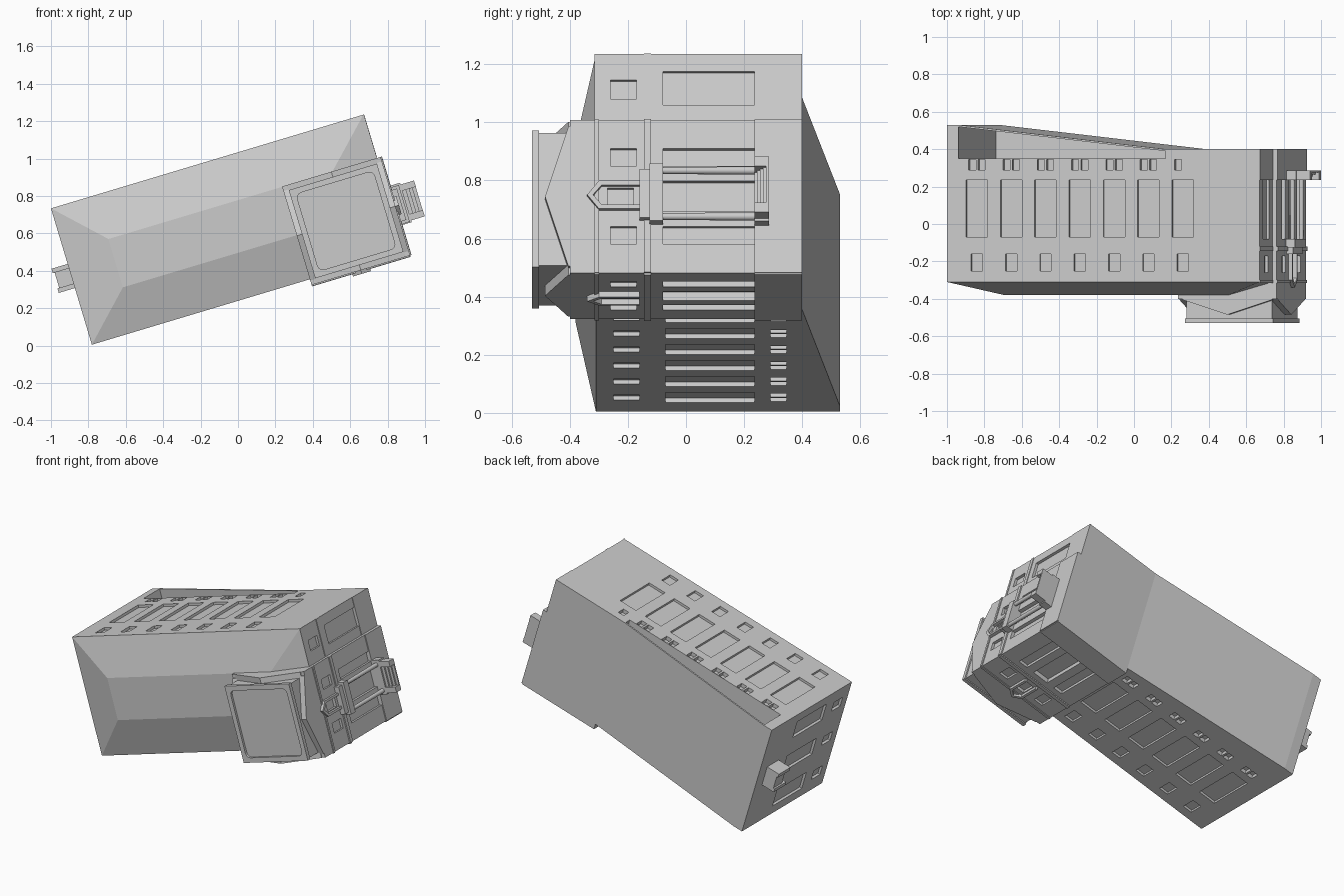
import bpy, bmesh, math
from mathutils import Matrix, Vector

old = bpy.data.objects.get("Cube")
if old:
    bpy.data.objects.remove(old)

stone = bpy.data.materials.new("grey_stone")
stone.use_nodes = True
grey = (0.6, 0.6, 0.6, 1)
stone.diffuse_color = grey
stone.node_tree.nodes["Principled BSDF"].inputs["Base Color"].default_value = grey

# Building frame: u along the length, v across, h upwards; the whole lies on its back
C, S = math.cos(math.radians(16.7)), math.sin(math.radians(16.7))
FRAME = Matrix(((C, -S, 0, 0), (0, 0, -1, 0), (S, C, 0, 0), (0, 0, 0, 1)))


def make(name, bm):
    bmesh.ops.recalc_face_normals(bm, faces=bm.faces)
    bm.transform(FRAME)
    mesh = bpy.data.meshes.new(name)
    bm.to_mesh(mesh)
    bm.free()
    mesh.materials.append(stone)
    ob = bpy.data.objects.new(name, mesh)
    bpy.context.collection.objects.link(ob)
    return ob


def add_box(bm, lo, hi):
    lo, hi = Vector(lo), Vector(hi)
    m = Matrix.Translation((lo + hi) / 2) @ Matrix.Diagonal((*(hi - lo), 1))
    return bmesh.ops.create_cube(bm, size=1, matrix=m)["verts"]


def boxes(name, pairs):
    bm = bmesh.new()
    for lo, hi in pairs:
        add_box(bm, lo, hi)
    return make(name, bm)


def add_prism(bm, points, offset):
    face = bm.faces.new([bm.verts.new(p) for p in points])
    new = bmesh.ops.extrude_face_region(bm, geom=[face])["geom"]
    bmesh.ops.translate(bm, vec=offset, verts=[g for g in new if isinstance(g, bmesh.types.BMVert)])


def cut(target, cutter):
    cutter.hide_render = True
    mod = target.modifiers.new("cut", "BOOLEAN")
    mod.operation, mod.solver, mod.object = "DIFFERENCE", "EXACT", cutter
    bpy.context.view_layer.objects.active = target
    bpy.ops.object.modifier_apply(modifier=mod.name)
    bpy.data.objects.remove(cutter)


def span(axis, plane, mid, width, h0, h1, depth):
    """Box straddling a wall plane: axis 0 = wall facing u, axis 1 = wall facing v."""
    lo, hi = [0, 0, h0], [0, 0, h1]
    lo[axis], hi[axis] = plane - depth, plane + depth
    lo[1 - axis], hi[1 - axis] = mid - width / 2, mid + width / 2
    return lo, hi


U0, U1, V0, V1, EAVE = -0.747, 0.997, 0.229, 0.99, 0.31
TU, TV, TH = 0.745, 0.472, 0.275        # tower centre and half width
B0, B1 = -0.684, 0.472                  # ends of the sloping ground

# Main body with stepped ground line
bm = bmesh.new()
side = [(U0, EAVE), (U1, EAVE), (U1, -0.4), (B1, -0.4), (B0, -0.53), (U0, -0.53)]
add_prism(bm, [(u, V0, h) for u, h in side], (0, V1 - V0, 0))
body = make("main_body", bm)

# Open undercroft on the back side
bm = bmesh.new()
hollow = [(B0, -0.35), (B1, -0.35), (B1, -0.39), (B0, -0.52)]
add_prism(bm, [(u, V0 + 0.06, h) for u, h in hollow], (0, V1 - V0, 0))
cut(body, make("undercroft_cutter", bm))

# Window recesses in both long walls
holes = []
for i in range(7):
    u = -0.58 + 0.1915 * i
    for wall in (V0, V1):
        if wall == V0 and u > TU - TH - 0.06:
            continue
        holes.append(span(1, wall, u, 0.12, -0.235, 0.07, 0.016))
        holes.append(span(1, wall, u, 0.063, 0.16, 0.25, 0.016))
        for d in (-0.026, 0.026):
            if i < 6 or d < 0:
                holes.append(span(1, wall, u + d, 0.04, -0.345, -0.29, 0.025))
# Window recesses in the end walls
for v in (0.353, 0.61, 0.867):
    holes.append(span(0, U0, v, 0.12, -0.235, 0.07, 0.016))
    holes.append(span(0, U0, v, 0.066, 0.16, 0.25, 0.016))
holes.append(span(0, U1, 0.867, 0.12, -0.235, 0.08, 0.016))
holes.append(span(0, U1, 0.862, 0.068, 0.17, 0.26, 0.016))
cut(body, boxes("window_cutter", holes))

# Hipped roof with flat top
bm = bmesh.new()
base = [bm.verts.new(p) for p in ((U0, V0, EAVE), (U1, V0, EAVE), (U1, V1, EAVE), (U0, V1, EAVE))]
top = [bm.verts.new(p) for p in ((-0.5, 0.475, 0.38), (0.75, 0.475, 0.38),
                                 (0.75, 0.745, 0.38), (-0.5, 0.745, 0.38))]
bm.faces.new(base)
bm.faces.new(top)
for i in range(4):
    j = (i + 1) % 4
    bm.faces.new((base[i], base[j], top[j], top[i]))
make("hipped_roof", bm)

# Tower shaft with windows on its two exposed walls
tower = boxes("tower", [((TU - TH, TV - TH, -0.4), (TU + TH, TV + TH, 0.4))])
holes = []
for axis, plane, mid in ((0, TU + TH, TV), (1, TV - TH, TU)):
    for d in (-0.14, 0.14):
        holes.append(span(axis, plane, mid + d, 0.063, -0.235, 0.08, 0.02))
        holes.append(span(axis, plane, mid + d, 0.063, 0.17, 0.26, 0.016))
    holes.append(span(axis, plane, mid, 0.11, -0.235, 0.08, 0.03))
    holes.append(span(axis, plane, mid, 0.06, 0.18, 0.27, 0.02))
cut(tower, boxes("tower_window_cutter", holes))

# Plinth, string course and cornice bands on the tower and the end wall
bands = []
for h0, h1, t in ((-0.4, -0.235, 0.006), (0.12, 0.145, 0.008), (0.3, 0.315, 0.006)):
    bands.append(span(0, TU + TH, TV, 2 * TH, h0, h1, t))
    bands.append(span(1, TV - TH, TU, 2 * TH, h0, h1, t))
    bands.append(span(0, U1, 0.87, 0.24, h0, h1, t / 2))
boxes("stone_bands", bands)

# Low gables on the four tower sides, with pointed window hoods on the exposed ones
gables, hoods = bmesh.new(), bmesh.new()
for axis, sign in ((0, 1), (0, -1), (1, 1), (1, -1)):
    mid = (TU, TV)

    def place(out, along, h):
        p = [0, 0, h]
        p[axis] = mid[axis] + sign * out
        p[1 - axis] = mid[1 - axis] + along
        return p

    push = Vector((0, 0, 0))
    push[axis] = -sign * 0.05
    add_prism(gables, [place(TH, a, h) for a, h in ((-0.25, 0.39), (0.25, 0.39), (0.25, 0.405),
                                                    (0, 0.485), (-0.25, 0.405))], push)
    if (axis, sign) in ((0, 1), (1, -1)):
        for s in (-1, 1):
            add_prism(hoods, [place(TH + 0.02, s * a, h) for a, h in
                              ((0, 0.34), (0.05, 0.3), (0.05, 0.16), (0.035, 0.16), (0.035, 0.29), (0, 0.32))],
                      push * 0.5)
make("tower_gables", gables)
make("window_hoods", hoods)

# Tower cap with rim and a sunken flat roof
boxes("tower_cap", [((TU - 0.238, TV - 0.238, 0.39), (TU + 0.238, TV + 0.238, 0.51))])
rim = boxes("tower_rim", [((TU - 0.246, TV - 0.246, 0.505), (TU + 0.246, TV + 0.246, 0.53))])
bm = bmesh.new()
add_box(bm, (TU - 0.215, TV - 0.215, 0.515), (TU + 0.215, TV + 0.215, 0.56))
upright = [e for e in bm.edges if abs(e.verts[0].co.z - e.verts[1].co.z) > 0.01]
bmesh.ops.bevel(bm, geom=upright, offset=0.03, segments=4, affect="EDGES", profile=0.5)
cut(rim, make("rim_cutter", bm))

# Entrance portico: canopy, floor, steps and round columns
FACE = TU + TH
parts = [((FACE - 0.01, 0.37, 0.08), (FACE + 0.05, 0.575, 0.125)),
         ((FACE - 0.01, 0.385, 0.125), (FACE + 0.035, 0.56, 0.16)),
         ((FACE - 0.01, 0.365, -0.285), (FACE + 0.06, 0.585, -0.235))]
for i in range(4):
    parts.append(((FACE + 0.05, 0.41, -0.285), (FACE + 0.08 + 0.018 * i, 0.54, -0.245 - 0.01 * i)))
for v in (0.375, 0.54):
    parts.append(((FACE + 0.05, v, -0.285), (FACE + 0.135, v + 0.035, -0.235)))
boxes("entrance_portico", parts)
bm = bmesh.new()
for v in (0.39, 0.555):
    bmesh.ops.create_cone(bm, cap_ends=True, segments=16, radius1=0.014, radius2=0.012, depth=0.315,
                          matrix=Matrix.Translation((FACE + 0.032, v, -0.0775)))
columns = make("portico_columns", bm)
bpy.context.view_layer.objects.active = columns
columns.select_set(True)
bpy.ops.object.shade_smooth_by_angle()

# Small side porch on the far end wall
boxes("side_porch", [((U0 - 0.09, 0.545, -0.45), (U0 + 0.01, 0.57, -0.33)),
                     ((U0 - 0.09, 0.655, -0.45), (U0 + 0.01, 0.68, -0.33)),
                     ((U0 - 0.08, 0.56, -0.45), (U0 + 0.01, 0.665, -0.36))])
